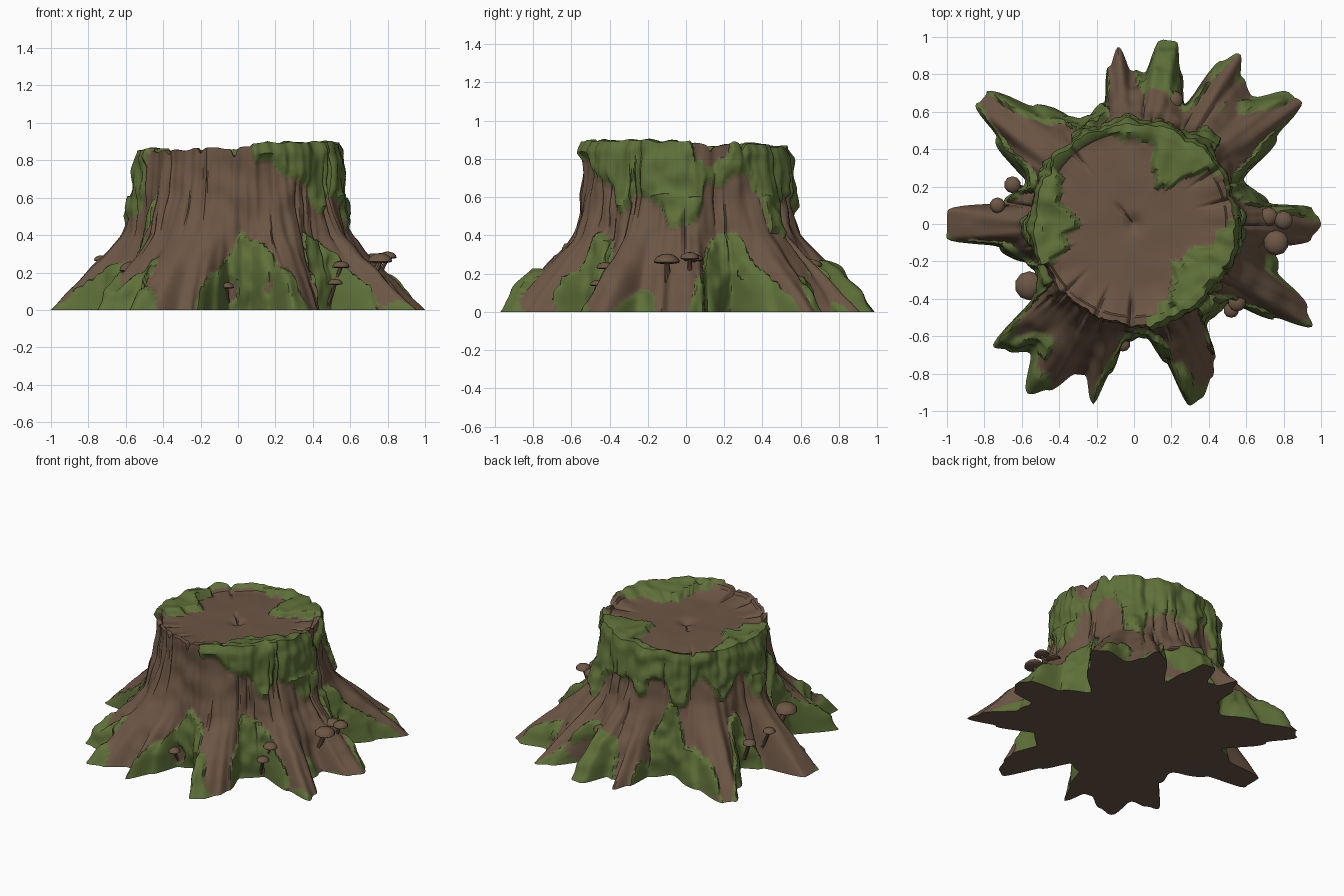
import bpy, bmesh, math, random
from mathutils import Vector, noise

if "Cube" in bpy.data.objects:
    bpy.data.objects.remove(bpy.data.objects["Cube"], do_unlink=True)
random.seed(4)


def material(name, color):
    mat = bpy.data.materials.new(name)
    mat.use_nodes = True
    mat.diffuse_color = color
    mat.node_tree.nodes["Principled BSDF"].inputs["Base Color"].default_value = color
    return mat


BARK = material("bark brown", (0.15, 0.093, 0.059, 1))
MOSS = material("moss green", (0.112, 0.162, 0.04, 1))

# Outlines around the stump: (angle in degrees, value)
ROOT_REACH = [(0, 1), (5, .95), (9, .72), (22, .6), (31, .88), (36, 1.11), (40, 1.08),
              (47, .93), (54, .97), (58, 1.07), (62, .98), (67, .69), (73, .85), (77, .99),
              (82, .99), (86, .8), (91, .82), (95, .95), (99, .85), (104, .66), (116, .6),
              (130, .82), (138, 1.05), (143, 1.05), (148, .86), (160, .6), (170, .7),
              (176, 1), (184, 1), (190, .72), (205, .56), (216, .66), (221, .99),
              (225, .95), (231, .88), (238, 1.06), (243, .99), (249, .86), (252, .85),
              (257, .98), (261, .8), (266, .6), (276, .56), (283, .75), (287, 1.01),
              (291, .99), (297, .92), (301, .84), (306, .64), (320, .64), (326, .9),
              (330, 1.09), (334, 1.03), (342, .8), (350, .77), (355, .95)]
MOSS_HANG = [(0, .45), (6, .5), (12, .67), (35, .69), (41, .62), (45, .39), (54, .37),
             (60, .55), (75, .6), (90, .5), (105, .62), (120, .45), (135, .68), (150, .5),
             (165, .6), (178, .48), (195, .5), (203, .75), (207, .98), (275, .98),
             (280, .78), (300, .7), (310, .68), (322, .48), (330, .6), (345, .57), (354, .4)]
MOSS_CEILING = [(0, 1), (6, .79), (16, .75), (22, .8), (30, 1)]
MOSS_CLIMB = [(0, 0), (6, .2), (12, .42), (27, .4), (31, .2), (36, 0), (42, .12), (47, .25),
              (53, .25), (57, 0), (65, .27), (73, .25), (82, .2), (87, .15), (92, -.05),
              (98, 0), (103, .3), (116, .5), (125, .3), (135, .25), (140, 0), (147, .15),
              (153, .36), (159, .4), (166, .2), (174, -.05), (184, 0), (188, .22), (200, .2),
              (207, .5), (215, .57), (219, .25), (223, .1), (229, .25), (235, .28),
              (240, .15), (245, -.05), (255, .05), (260, .2), (266, .36), (272, .43),
              (279, .38), (289, .26), (294, 0), (299, 0), (303, .2), (308, .4), (316, .38),
              (323, .25), (330, .05), (334, -.05), (341, .08), (350, .05), (356, -.05)]
MOSS_INNER = [(0, .5), (10, .6), (28, .6), (36, .45), (48, .25), (58, .22), (68, .3),
              (80, .4), (95, .47), (112, .48), (118, .6), (142, .6), (148, .46), (160, .4),
              (178, .28), (195, .36), (205, .46), (212, .6), (270, .6), (280, .5),
              (292, .46), (305, .36), (317, .27), (330, .33), (350, .42)]


def around(points, deg):
    """Smooth closed interpolation of an outline at an angle."""
    deg %= 360
    ring = points + [(points[0][0] + 360, points[0][1])]
    for (a, va), (b, vb) in zip(ring, ring[1:]):
        if a <= deg <= b:
            t = (1 - math.cos(math.pi * (deg - a) / (b - a))) / 2
            return va + (vb - va) * t


def smooth(t):
    t = min(1, max(0, t))
    return t * t * (3 - 2 * t)


def wobble(x, y, z, scale, seed=0):
    return noise.noise(Vector((x * scale + seed, y * scale, z * scale + seed)))


STEPS, LEVELS, DISC = 480, 46, 20
RIM, THICK = 0.525, 0.025
cracks = [(random.uniform(0, 360), random.uniform(.3, .75), random.uniform(.12, .35))
          for _ in range(26)]
notches = [(268, .05), (248, .03), (14, .03), (33, .035), (225, .025), (130, .03)]
reach = [around(ROOT_REACH, 360 * i / STEPS) for i in range(STEPS)]
soft = [sum(reach[(i + k) % STEPS] for k in range(-12, 13)) / 25 for i in range(STEPS)]


def column(i):
    """Points and moss strength from the ground, over the rim, to the middle."""
    deg = 360 * i / STEPS
    c, s = math.cos(math.radians(deg)), math.sin(math.radians(deg))
    top = .855 + .027 * math.cos(math.radians(deg + 35)) + .02 * wobble(c, s, 0, 5)
    for a, depth in notches:
        top -= depth * math.exp(-((deg - a) / 1.6) ** 2)
    hang, inner = around(MOSS_HANG, deg), around(MOSS_INNER, deg)
    ceiling, climb = around(MOSS_CEILING, deg), around(MOSS_CLIMB, deg)
    out = []
    # Bark wall and roots
    for j in range(LEVELS + 1):
        z = top * (j / LEVELS) ** 1.15
        blend = smooth(z / .55)
        foot = reach[i] * (1 - blend) + soft[i] * blend
        swell = .1 * math.sin(math.pi * min(z, .4) / .4)
        r = RIM + (foot - RIM) * (max(0, 1 - z / .9) ** 2.5 + swell)
        x, y = c * r, s * r
        fade = smooth(z / .12)
        r += fade * (.028 * wobble(c, s, z * .25, 4.5) + .012 * wobble(c, s, z * .2, 14))
        r += fade * .014 * wobble(x, y, z, 9, 3)
        for a, mid, half in cracks:
            if abs(deg - a) < 3 and abs(z - mid) < half:
                r -= .025 * math.exp(-((deg - a) / .9) ** 2) * (1 - abs(z - mid) / half)
        # Moss hanging from the rim, and moss climbing out of the root valleys
        skirt = z - hang + .08 * wobble(x, y, z, 9, 7)
        skirt = min(skirt, ceiling - z + .05 * wobble(x, y, z, 8))
        patch = wobble(x, y, z, 5, 11)
        low = min(climb - z + .12 * patch, .17 + .5 * patch)
        m = max(skirt, low)
        puff = .03 * smooth(m / .04) * (1 + .6 * wobble(x, y, z, 13, 5))
        r += puff * (.3 + .7 * fade) * (1 - .6 * smooth((z - top + .05) / .05))
        lift = puff * .5 * (fade if z < .6 else smooth((z - .6) / .2))
        out.append((Vector((c * r, s * r, z + lift)), m))
    # Rim and cut top, with moss filling the step behind the rim
    rings = [(RIM - THICK, top), (RIM - THICK - .01, top - .02)]
    rings += [((RIM - THICK - .012) * (1 - k / DISC), top - .024) for k in range(1, DISC)]
    for k, (r, z) in enumerate(rings):
        x, y = c * r, s * r
        m = r - inner + .09 * wobble(x, y, 0, 11, 2)
        if k > 0:
            flat = .823 + .02 * x
            z += (flat - z) * smooth((RIM - r) / .2)
            z += .006 * wobble(x, y, 0, 6) - .03 * math.exp(-(r / .04) ** 2)
            if r < .13:
                z -= .015 * math.exp(-((deg - 132) / 7) ** 2)
        fill = .02 if k == 0 else .04
        z += fill * smooth(m / .05) * (1 + .4 * wobble(x, y, z, 12, 5))
        out.append((Vector((x, y, z)), m))
    return out


def build_stump():
    bm = bmesh.new()
    columns = [column(i) for i in range(STEPS)]
    verts = [[bm.verts.new(p) for p, _ in col] for col in columns]
    ground = bm.verts.new((0, 0, 0))
    middle = bm.verts.new((0, 0, .79))
    for i in range(STEPS):
        n = (i + 1) % STEPS
        for j in range(len(verts[0]) - 1):
            face = bm.faces.new((verts[i][j], verts[n][j], verts[n][j + 1], verts[i][j + 1]))
            strength = sum(columns[a][b][1] for a in (i, n) for b in (j, j + 1))
            face.material_index = 1 if strength > 0 else 0
        bm.faces.new((verts[n][0], verts[i][0], ground))
        bm.faces.new((verts[i][-1], verts[n][-1], middle))
    return finish(bm, "stump", [BARK, MOSS], 48)


def finish(bm, name, mats, angle):
    bmesh.ops.recalc_face_normals(bm, faces=bm.faces)
    mesh = bpy.data.meshes.new(name)
    bm.to_mesh(mesh)
    bm.free()
    for mat in mats:
        mesh.materials.append(mat)
    obj = bpy.data.objects.new(name, mesh)
    bpy.context.collection.objects.link(obj)
    bpy.ops.object.select_all(action='DESELECT')
    obj.select_set(True)
    bpy.context.view_layer.objects.active = obj
    bpy.ops.object.shade_smooth_by_angle(angle=math.radians(angle))


def build_mushroom(name, x, y, z, radius):
    bm = bmesh.new()
    # Domed cap with a nearly flat underside
    cap = bmesh.ops.create_uvsphere(bm, u_segments=10, v_segments=8, radius=radius)["verts"]
    for v in cap:
        v.co.z *= .65 if v.co.z > 0 else .15
        v.co += Vector((x, y, z))
    # Leaning stem rooted in the bark
    head, foot = Vector((x, y, z)), Vector((x * .92, y * .92, max(.02, z - .13)))
    axis = head - foot
    stem = bmesh.ops.create_cone(bm, cap_ends=True, segments=8, radius1=radius * .28,
                                 radius2=radius * .2, depth=axis.length)["verts"]
    turn = axis.to_track_quat('Z', 'Y')
    for v in stem:
        v.co = turn @ v.co + (head + foot) / 2
    finish(bm, name, [BARK], 40)


build_stump()
MUSHROOMS = [(-.65, .21, .2, .045), (-.73, .1, .265, .042), (-.56, -.33, .21, .078),
             (.21, .66, .24, .053), (.62, .14, .12, .045), (.72, .04, .27, .05),
             (.8, .02, .28, .05), (.76, -.1, .26, .068), (.55, -.42, .23, .048),
             (.52, -.46, .14, .042), (-.06, -.64, .12, .042)]
for index, spot in enumerate(MUSHROOMS, 1):
    build_mushroom(f"mushroom_{index}", *spot)
